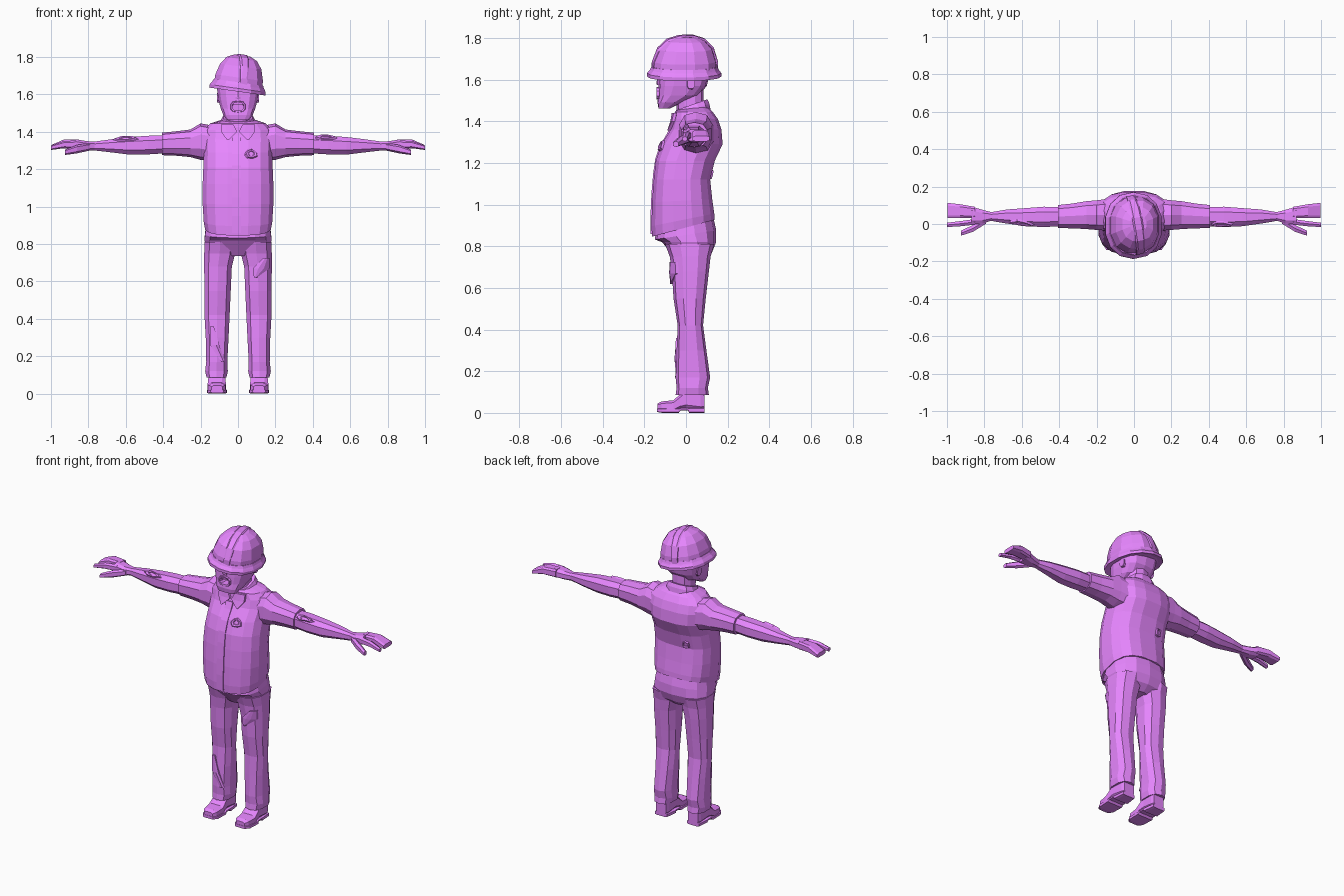
import bpy, bmesh, math, random
from math import sin, cos, pi, radians
from mathutils import Vector, Matrix
from mathutils.bvhtree import BVHTree

random.seed(4)
violet = bpy.data.materials.new("violet")
violet.diffuse_color = (0.8, 0.24, 1.0, 1)


def add(name, bm, mirror=False):
    bmesh.ops.recalc_face_normals(bm, faces=bm.faces)
    me = bpy.data.meshes.new(name)
    bm.to_mesh(me)
    bm.free()
    me.materials.append(violet)
    ob = bpy.data.objects.new(name, me)
    bpy.context.collection.objects.link(ob)
    if mirror:
        ob.modifiers.new("mirror", 'MIRROR').use_mirror_merge = False
    return ob


def bridge(bm, p, q):
    n = len(p)
    for i in range(n):
        bm.faces.new((p[i], p[(i + 1) % n], q[(i + 1) % n], q[i]))


def loft(name, axis, rings, n=12, e=0.8, mirror=False, caps=True, turn=0.5):
    """Rings are (t, a0, a1, b0, b1[, tilt]): a,b = xy for z, yz for x, xz for y."""
    bm = bmesh.new()
    loops = []
    for t, a0, a1, b0, b1, *tilt in rings:
        loop = []
        for i in range(n):
            ang = 2 * pi * (i + turn) / n
            c, s = cos(ang), sin(ang)
            a = (a0 + a1) / 2 + (a1 - a0) / 2 * math.copysign(abs(c) ** e, c)
            b = (b0 + b1) / 2 + (b1 - b0) / 2 * math.copysign(abs(s) ** e, s)
            k = t + (tilt[0] * b if tilt else 0)
            loop.append(bm.verts.new({'z': (a, b, k), 'x': (k, a, b), 'y': (a, k, b)}[axis]))
        loops.append(loop)
    for p, q in zip(loops, loops[1:]):
        bridge(bm, p, q)
    if caps:
        bm.faces.new(loops[0])
        bm.faces.new(loops[-1])
    return add(name, bm, mirror)


def sym(rings):
    """Rings centred on x = 0, given by half width."""
    return [(r[0], -r[1], r[1]) + tuple(r[2:]) for r in rings]


def tree(ob):
    bpy.context.view_layer.update()
    return BVHTree.FromObject(ob, bpy.context.evaluated_depsgraph_get())


def drape(name, target, rows, thick=0.008, mirror=False):
    """Cloth patch laid on the front; rows are (z, x left, x right)."""
    bvh, bm, prev = tree(target), bmesh.new(), None
    for z, xl, xr in rows:
        row = []
        for k in range(4):
            x = xl + (xr - xl) * k / 3
            hit = bvh.ray_cast(Vector((x, -1, z)), Vector((0, 1, 0)))[0]
            y = hit.y if hit else 0
            row.append(bm.verts.new((x, y - thick, z)))
        for k in range(3 if prev else 0):
            bm.faces.new((prev[k], prev[k + 1], row[k + 1], row[k]))
        prev = row
    skin = bmesh.ops.extrude_face_region(bm, geom=bm.faces[:])
    for v in skin['geom']:
        if isinstance(v, bmesh.types.BMVert):
            v.co.y += thick + 0.004
    return add(name, bm, mirror)


def tear(name, target, origin, aim, sx, sy):
    """Ragged hole with a raised rim."""
    hit, nor, *_ = tree(target).ray_cast(Vector(origin), Vector(aim).normalized())
    if hit is None:
        return
    bm, loops, n = bmesh.new(), [], 9
    rad = [random.uniform(0.65, 1.15) for _ in range(n)]
    for f, h in ((1, -0.004), (0.8, 0.009), (0.5, 0.007), (0.4, 0.002)):
        loops.append([bm.verts.new((sx * r * f * cos(2 * pi * i / n),
                                    sy * r * f * sin(2 * pi * i / n), h)) for i, r in enumerate(rad)])
    for p, q in zip(loops, loops[1:]):
        bridge(bm, p, q)
    bm.faces.new(loops[-1])
    ob = add(name, bm)
    ob.matrix_world = Matrix.Translation(hit) @ nor.to_track_quat('Z', 'Y').to_matrix().to_4x4()


# Jacket body
jacket = loft("jacket", 'z', sym([
    (0.89, .178, -.165, .14, .27), (0.93, .186, -.168, .138, .2), (1.02, .192, -.165, .128, .05),
    (1.12, .192, -.157, .118), (1.21, .188, -.147, .14), (1.29, .185, -.12, .178),
    (1.36, .19, -.075, .172), (1.41, .185, -.06, .155), (1.445, .15, -.055, .13), (1.46, .08, -.045, .1, .15)]),
    n=16, e=0.75)
drape("button_placket", jacket, [(z, -.032, .015) for z in (.86, .95, 1.05, 1.15, 1.22, 1.28, 1.34, 1.38)], .006)
loft("collar_band", 'z', sym([(1.40, .1, -.065, .125, .25), (1.445, .092, -.06, .115, .35),
                              (1.47, .08, -.05, .105, .35)]), n=12)
drape("collar_flap", jacket, [(1.44, .025, .09), (1.40, .005, .09), (1.355, .052, .058)], .014, True)

# Sleeves and arms
loft("sleeve", 'x', [(.12, -.04, .14, 1.24, 1.43), (.2, -.035, .13, 1.25, 1.445), (.255, -.03, .125, 1.265, 1.412),
                     (.33, -.026, .112, 1.272, 1.403), (.405, -.024, .104, 1.275, 1.395)], n=10, mirror=True)
arm = loft("arm", 'x', [(.34, -.012, .09, 1.285, 1.385), (.48, -.02, .096, 1.276, 1.382), (.58, -.015, .088, 1.275, 1.375),
                        (.68, .0, .08, 1.288, 1.362), (.78, .018, .062, 1.3, 1.347)], n=8, mirror=True)

# Hands
loft("palm", 'x', [(.76, .018, .064, 1.3, 1.347), (.81, .0, .078, 1.298, 1.352), (.87, -.005, .096, 1.303, 1.362)],
     n=8, e=.7, mirror=True)
loft("joined_fingers", 'x', [(.85, .03, .093, 1.308, 1.36), (.93, .03, .107, 1.312, 1.36), (.998, .03, .115, 1.303, 1.33)],
     n=8, e=.5, mirror=True)
loft("index_finger", 'x', [(.85, -.005, .028, 1.31, 1.355), (.93, -.014, .017, 1.312, 1.35), (1.0, -.018, .008, 1.303, 1.327)],
     n=6, mirror=True)
loft("thumb", 'x', [(.79, .0, .04, 1.3, 1.34), (.86, -.043, -.003, 1.285, 1.33), (.925, -.064, -.034, 1.276, 1.305)],
     n=6, mirror=True)

# Trousers
loft("trouser_seat", 'z', sym([(.735, .05, -.05, .085), (.77, .165, -.075, .125), (.82, .184, -.115, .145),
                               (.855, .18, -.15, .145, .15), (.92, .17, -.14, .13, .2)]), n=14)
legs = loft("trouser_leg", 'z', [
    (.085, .06, .17, -.05, .11), (.12, .052, .178, -.045, .105), (.17, .055, .172, -.05, .116),
    (.30, .048, .175, -.045, .098), (.42, .042, .182, -.04, .082), (.55, .036, .182, -.06, .095),
    (.68, .03, .184, -.068, .11), (.75, .012, .184, -.078, .118), (.81, .01, .182, -.1, .135)], n=10, mirror=True)

# Shoes
loft("shoe", 'y', [(-.138, .082, .142, .012, .045), (-.118, .066, .158, .004, .056), (-.06, .062, .165, .004, .062),
                   (-.03, .064, .162, .015, .09), (.0, .068, .16, .015, .12), (.07, .068, .156, .004, .12),
                   (.09, .074, .148, .01, .1)], n=8, e=.6, mirror=True)
loft("shoe_sole", 'y', [(-.14, .076, .148, .004, .022), (-.115, .06, .164, 0, .022), (-.035, .058, .168, 0, .022),
                        (-.025, .06, .164, .012, .024), (.01, .06, .164, .012, .024), (.015, .06, .162, 0, .024),
                        (.09, .07, .155, 0, .024)], n=8, e=.35, mirror=True)

# Head with open mouth
head = loft("head", 'z', sym([(1.462, .06, -.132, -.075), (1.49, .08, -.137, -.02), (1.525, .094, -.133, .06),
                              (1.57, .106, -.132, .1), (1.63, .114, -.128, .115), (1.70, .108, -.115, .105)]), n=14, e=.65)
cutter = loft("mouth_cutter", 'y', [(-.2, -.036, .036, 1.51, 1.558), (-.085, -.03, .03, 1.513, 1.552)], n=10)
cutter.hide_render = True
cutter.hide_set(True)
cut = head.modifiers.new("mouth", 'BOOLEAN')
cut.operation, cut.object = 'DIFFERENCE', cutter
loft("lips", 'y', [(-.125, -.043, .043, 1.502, 1.567), (-.141, -.04, .04, 1.505, 1.564),
                   (-.14, -.032, .032, 1.514, 1.556), (-.12, -.032, .032, 1.514, 1.556)], n=10, caps=False)
loft("upper_teeth", 'y', [(-.13, -.024, .024, 1.542, 1.556), (-.11, -.024, .024, 1.542, 1.556)], n=8, e=.4)
loft("nose", 'z', sym([(1.574, .016, -.14, -.12), (1.585, .016, -.142, -.12), (1.63, .01, -.134, -.12)]), n=6)
loft("ear", 'x', [(.085, .0, .04, 1.55, 1.605), (.112, .005, .045, 1.555, 1.61)], n=8, mirror=True)
drape("brow", head, [(1.625, .025, .085), (1.608, .03, .08)], .006, True)
loft("neck", 'z', sym([(1.37, .072, -.035, .1), (1.46, .066, -.045, .085), (1.56, .064, -.055, .085)]), n=10)

# Hard hat, tipped to one side
hat = [
    loft("hat_dome", 'z', sym([(1.635, .135, -.164, .15), (1.69, .132, -.158, .147), (1.75, .115, -.134, .128),
                               (1.79, .085, -.094, .092), (1.809, .045, -.045, .045)]), n=12, e=.85),
    loft("hat_brim", 'z', sym([(1.665, .136, -.165, .15), (1.65, .143, -.172, .156), (1.643, .148, -.178, .16),
                               (1.632, .155, -.187, .17), (1.615, .155, -.187, .17), (1.622, .128, -.15, .14)]), n=14, e=.9),
    loft("hat_ridge", 'y', sym([(-.164, .02, 1.65, 1.69), (-.138, .024, 1.68, 1.757), (-.09, .028, 1.74, 1.8),
                                (-.03, .03, 1.77, 1.816), (.035, .03, 1.77, 1.816), (.09, .028, 1.74, 1.798),
                                (.133, .024, 1.68, 1.755), (.153, .02, 1.65, 1.69)]), n=8, e=.5)]
pivot = Matrix.Translation((0, -.005, 1.645))
for part in hat:
    yaw = radians(10) if part.name == "hat_ridge" else 0
    part.matrix_world = pivot @ Matrix.Rotation(radians(8), 4, 'Y') @ Matrix.Rotation(yaw, 4, 'Z') @ pivot.inverted()

# Rips in the clothes and arms
tear("chest_rip", jacket, (.07, -1, 1.285), (0, 1, 0), .045, .03)
tear("back_rip", jacket, (-.08, 1, 1.15), (0, -1, 0), .032, .03)
tear("left_arm_rip", arm, (.47, -.96, 2.33), (0, 1, -1), .06, .022)
tear("right_arm_rip", arm, (-.6, -.96, 2.33), (0, 1, -1), .07, .022)
drape("thigh_flap", legs, [(.725, .135, .168), (.67, .08, .168), (.62, .085, .1)], .014)
drape("shin_flap", legs, [(.36, -.15, -.13), (.26, -.15, -.1), (.17, -.09, -.07)], .01)
